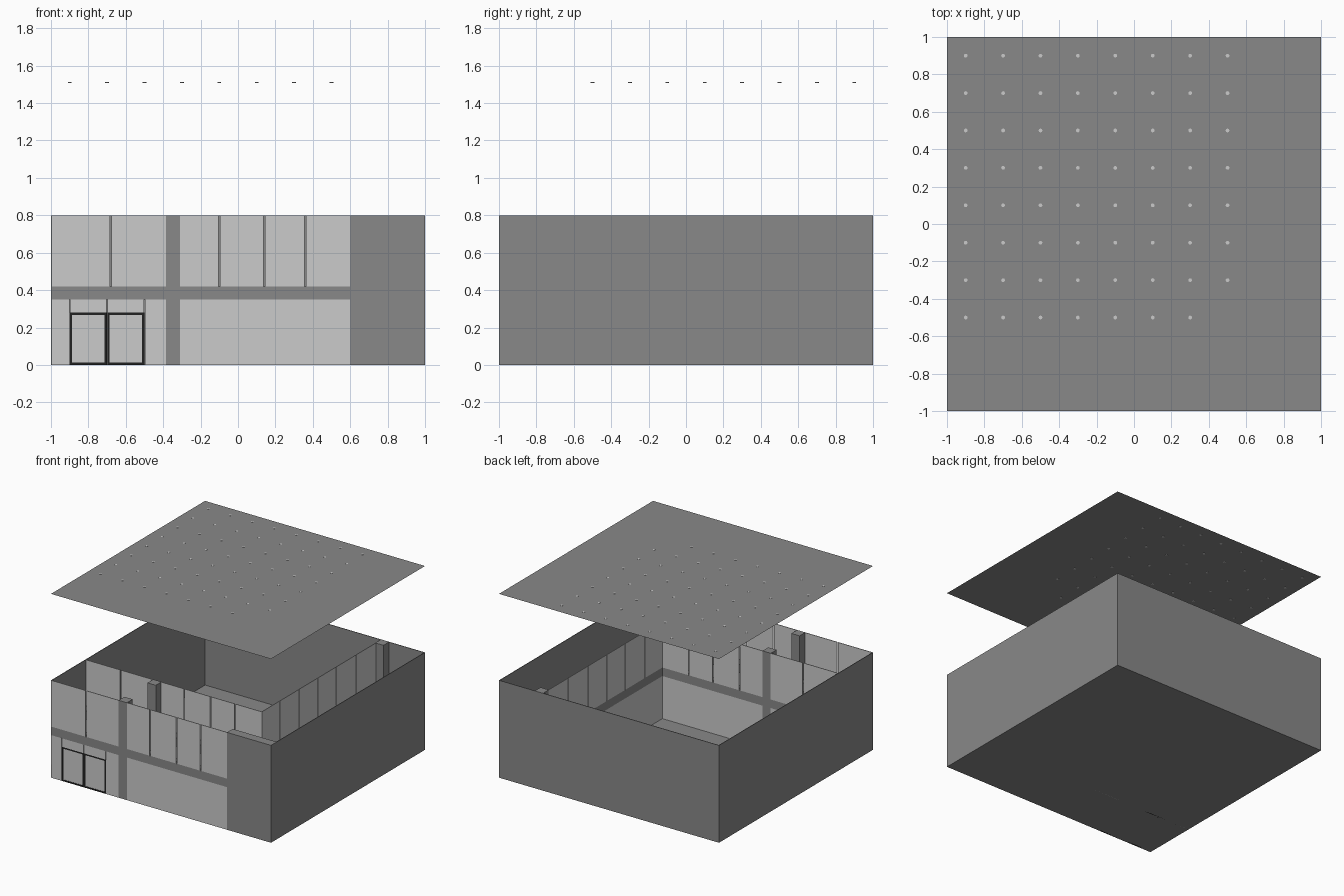
import bpy, bmesh
from mathutils import Matrix, Vector

if "Cube" in bpy.data.objects:
    bpy.data.objects.remove(bpy.data.objects["Cube"])


def material(name, v):
    m = bpy.data.materials.new(name)
    m.diffuse_color = (v, v, v, 1)
    m.use_nodes = True
    m.node_tree.nodes["Principled BSDF"].inputs["Base Color"].default_value = m.diffuse_color
    return m


DARK = material("dark_grey", 0.25)
BLACK = material("black", 0.015)


def finish(name, bm, mat=None):
    bmesh.ops.recalc_face_normals(bm, faces=bm.faces)
    me = bpy.data.meshes.new(name)
    bm.to_mesh(me)
    bm.free()
    if mat:
        me.materials.append(mat)
    ob = bpy.data.objects.new(name, me)
    bpy.context.collection.objects.link(ob)
    return ob


def boxes(name, items, mat=None):
    """One object from boxes given as (x0, x1, y0, y1, z0, z1)."""
    bm = bmesh.new()
    for x0, x1, y0, y1, z0, z1 in items:
        c = Vector(((x0 + x1) / 2, (y0 + y1) / 2, (z0 + z1) / 2))
        s = (abs(x1 - x0), abs(y1 - y0), z1 - z0, 1)
        bmesh.ops.create_cube(bm, size=1, matrix=Matrix.Translation(c) @ Matrix.Diagonal(s))
    return finish(name, bm, mat)


def sheet(name, z, mat):
    bm = bmesh.new()
    bmesh.ops.create_grid(bm, x_segments=1, y_segments=1, size=1, matrix=Matrix.Translation((0, 0, z)))
    return finish(name, bm, mat)


H, BAND0, BAND1 = 0.8, 0.35, 0.42   # wall height, band limits
D, T, G = 0.075, 0.005, 0.004       # frame depth, sheet thickness, half pane gap
DOOR_H, BAR = 0.28, 0.012


def panes(stops):
    """Neighbouring intervals separated by narrow gaps."""
    n = len(stops) - 2
    return [(a + (G if i else 0), b - (G if i < n else 0))
            for i, (a, b) in enumerate(zip(stops, stops[1:]))]


def facade(name, y, s):
    """Glazed wall with its glass face at y and its frame reaching s * D behind it."""
    def slab(x0, x1, z0, z1, d):
        return (x0, x1, y, y + s * d, z0, z1)

    boxes(name + "_band", [slab(-1, -0.385, BAND0, BAND1, D),
                           slab(-0.31, 0.6, BAND0, BAND1, D)], DARK)
    boxes(name + "_column", [slab(-0.385, -0.31, 0, H, D)], DARK)
    upper = panes([-1, -0.68, -0.385]) + panes([-0.31, -0.1, 0.14, 0.36, 0.6])
    glass = [slab(a, b, BAND1, H, T) for a, b in upper]
    glass += [slab(a, b, 0, BAND0, T)
              for a, b in ((-1, -0.902), (-0.498, -0.385), (-0.31, 0.6))]
    glass += [slab(a, b, DOOR_H, BAND0, T) for a, b in ((-0.898, -0.702), (-0.698, -0.502))]
    boxes(name + "_glass", glass)
    # double door: frame bars and glass leaves
    bars, leaves = [], []
    for a, b in ((-0.9, -0.701), (-0.699, -0.5)):
        bars += [slab(a, a + BAR, 0, DOOR_H, 0.014), slab(b - BAR, b, 0, DOOR_H, 0.014),
                 slab(a + BAR, b - BAR, 0, BAR, 0.014),
                 slab(a + BAR, b - BAR, DOOR_H - BAR, DOOR_H, 0.014)]
        leaves.append((a + BAR, b - BAR, y + s * 0.003, y + s * 0.008, BAR, DOOR_H - BAR))
    boxes(name + "_door_frame", bars, BLACK)
    boxes(name + "_door_glass", leaves)


# shell: floor, three outer walls, solid front corner
sheet("floor", 0, DARK)
boxes("left_wall", [(-1, -1 + T, -1, 1, 0, H)], DARK)
boxes("right_wall", [(1 - T, 1, -1, 1, 0, H)], DARK)
boxes("back_wall", [(-1 + T, 1 - T, 1 - T, 1, 0, H)], DARK)
boxes("front_corner_wall", [(0.6, 1 - T, -1, -1 + D, 0, H)], DARK)

# outer shop front and its mirrored inner copy
facade("front", -1, 1)
facade("inner", -0.55, -1)

# inner side wall: glass, band and back column
upper_side = panes([-0.55, -0.32, -0.07, 0.17, 0.41, 0.67, 0.925])
boxes("side_glass", [(0.6, 0.6 + T, a, b, BAND1, H) for a, b in upper_side]
      + [(0.6, 0.6 + T, -0.55, 0.925, 0, BAND0)])
boxes("side_band", [(0.6, 0.6 + D, -0.55, 0.925, BAND0, BAND1)], DARK)
boxes("side_column", [(0.6, 0.6 + D, 0.925, 1 - T, 0, H)], DARK)

# raised ceiling with a grid of small round lights
ROOF = 1.51
sheet("ceiling", ROOF, DARK)
bm = bmesh.new()
for i in range(8):
    for j in range(8):
        if (i, j) != (7, 0):
            p = (-0.9 + 0.2 * i, -0.5 + 0.2 * j, ROOF)
            bmesh.ops.create_cone(bm, cap_ends=True, segments=16, radius1=0.01, radius2=0.01,
                                  depth=0.004, matrix=Matrix.Translation(p))
finish("ceiling_lights", bm)
